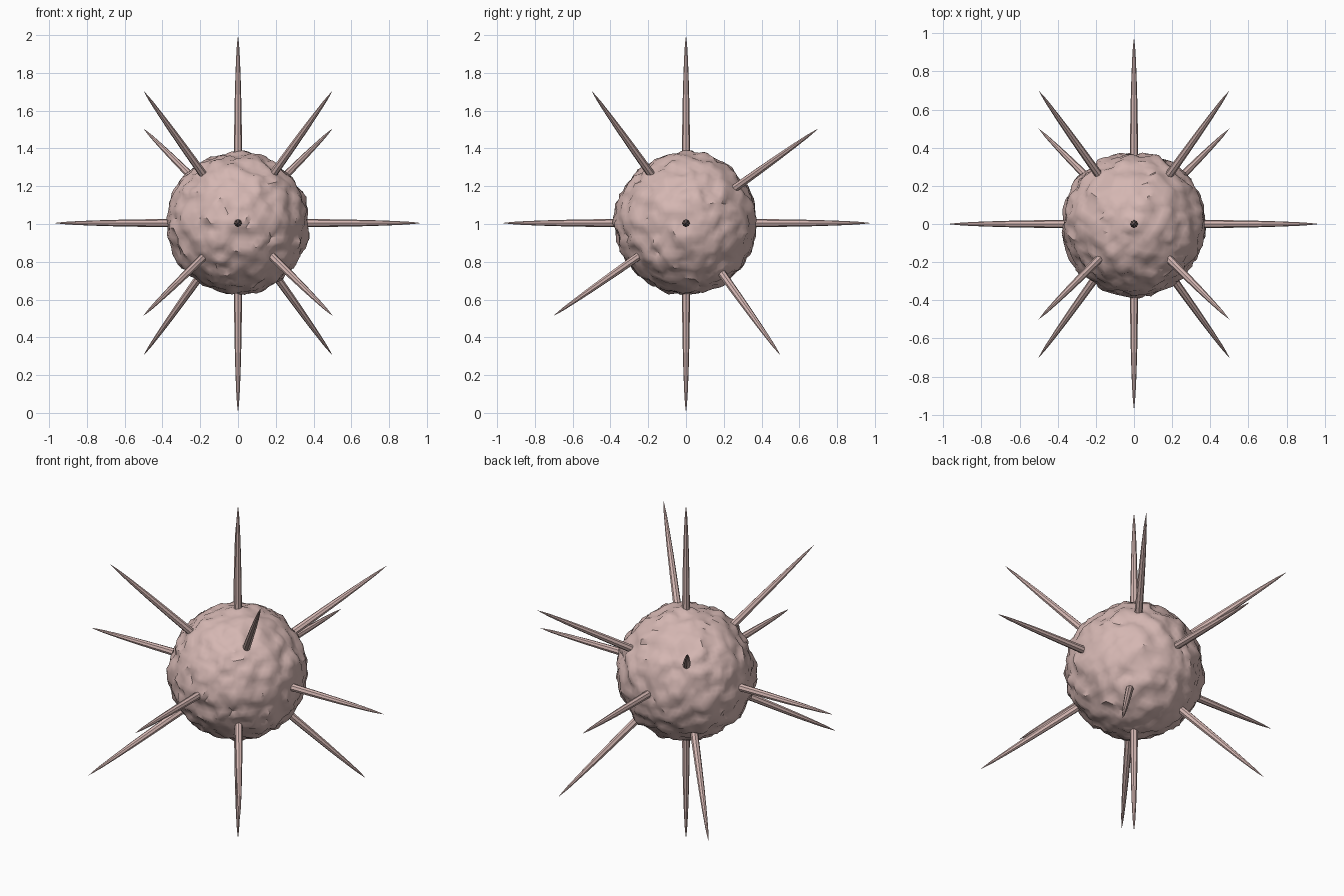
import bpy, bmesh, math
from mathutils import Vector, noise

if "Cube" in bpy.data.objects:
    bpy.data.objects.remove(bpy.data.objects["Cube"])

CENTER = Vector((0, 0, 1.005))

pink = bpy.data.materials.new("dusty pink")
pink.diffuse_color = (0.66, 0.47, 0.445, 1)
pink.use_nodes = True
pink.node_tree.nodes["Principled BSDF"].inputs["Base Color"].default_value = pink.diffuse_color


def make_object(name, bm):
    bmesh.ops.recalc_face_normals(bm, faces=bm.faces)
    me = bpy.data.meshes.new(name)
    bm.to_mesh(me)
    bm.free()
    ob = bpy.data.objects.new(name, me)
    bpy.context.collection.objects.link(ob)
    me.materials.append(pink)
    bpy.ops.object.select_all(action='DESELECT')
    ob.select_set(True)
    bpy.context.view_layer.objects.active = ob
    bpy.ops.object.shade_smooth_by_angle(angle=math.radians(40))
    return ob


# Lumpy core: sphere pushed in and out along its normals by noise
bm = bmesh.new()
bmesh.ops.create_icosphere(bm, subdivisions=5, radius=1)
for v in bm.verts:
    d = v.co.normalized()
    lump = noise.noise(d * 4.5) * 0.020 + noise.noise(d * 9 + Vector((7, 3, 1))) * 0.017
    v.co = CENTER + d * (0.374 + lump)
make_object("lumpy_core", bm)

# Spike profile: (distance from centre, radius), slender with a pointed end
PROFILE = [(0.30, 0.021), (0.40, 0.0215), (0.55, 0.0195), (0.70, 0.0165),
           (0.82, 0.0125), (0.92, 0.008), (0.965, 0.004)]
SIDES = 8


def spike(name, direction, length):
    d = Vector(direction).normalized()
    rot = d.to_track_quat('Z', 'Y')
    bm = bmesh.new()
    rings = []
    for dist, r in PROFILE:
        rings.append([bm.verts.new(CENTER + rot @ Vector((
            r * math.cos(math.tau * i / SIDES), r * math.sin(math.tau * i / SIDES),
            dist * length))) for i in range(SIDES)])
    tip = bm.verts.new(CENTER + d * length)
    for i in range(SIDES):
        j = (i + 1) % SIDES
        for a, b in zip(rings, rings[1:]):
            bm.faces.new((a[i], a[j], b[j], b[i]))
        bm.faces.new((rings[-1][i], rings[-1][j], tip))
    bm.faces.new(rings[0][::-1])
    make_object(name, bm)


# Six spikes along the axes
spike("spike_top", (0, 0, 1), 0.995)
spike("spike_bottom", (0, 0, -1), 1.005)
spike("spike_left", (-1, 0, 0), 0.975)
spike("spike_right", (1, 0, 0), 0.97)
spike("spike_front", (0, -1, 0), 0.975)
spike("spike_back", (0, 1, 0), 0.98)

# Eight diagonal spikes in mirrored pairs
for label, y, z in (("front_upper", -0.5, 0.7), ("back_upper", 0.7, 0.5),
                    ("front_lower", -0.7, -0.49), ("back_lower", 0.5, -0.7)):
    for side, x in (("left", -0.5), ("right", 0.5)):
        spike(f"spike_{label}_{side}", (x, y, z), 0.995)
